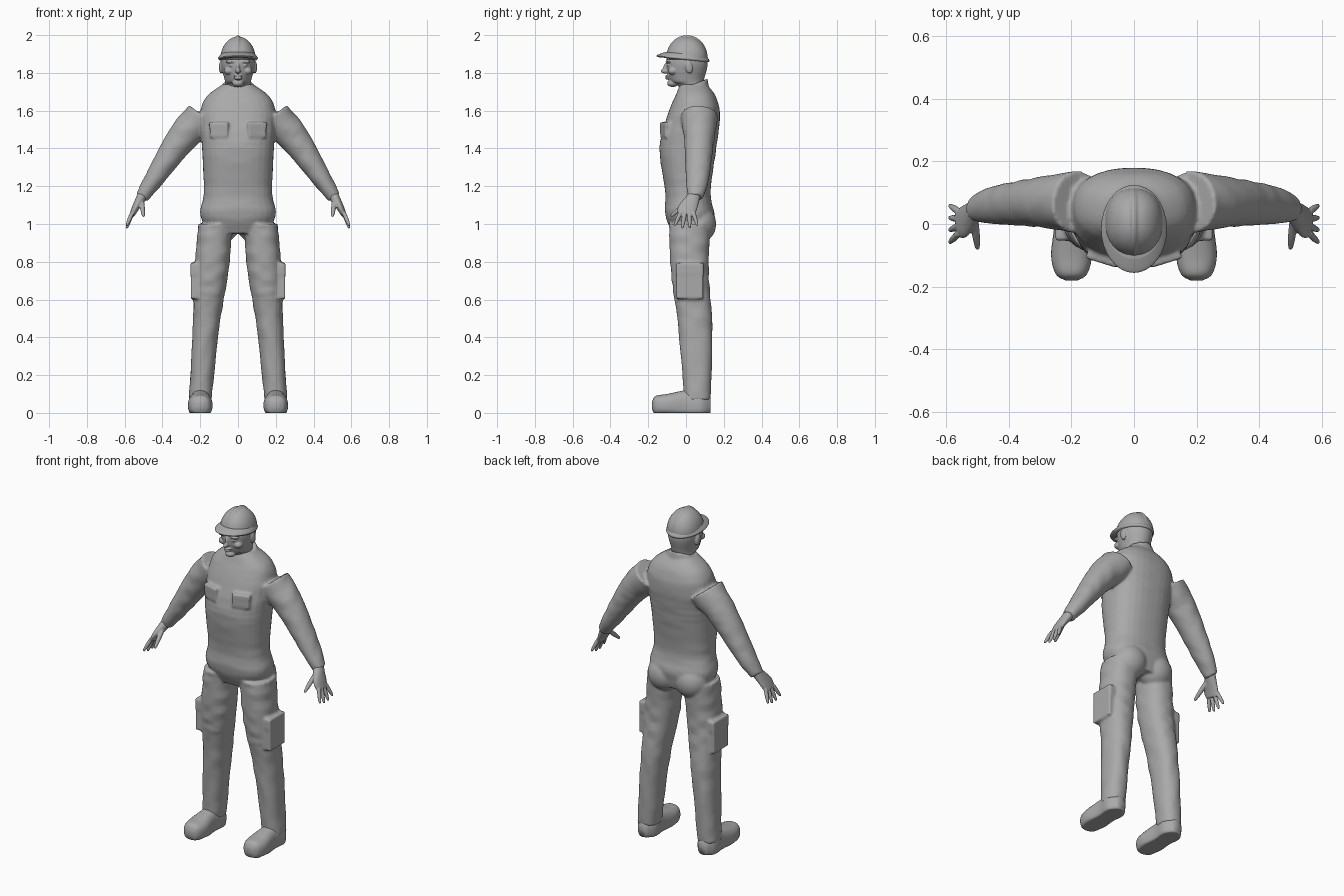
import bpy, bmesh, math
from mathutils import Vector, Matrix

default_cube = bpy.data.objects.get("Cube")
if default_cube:
    bpy.data.objects.remove(default_cube)

UP = Vector((0, 0, 1))
FORWARD = Vector((0, -1, 0))

grey = bpy.data.materials.new("plain_grey")
grey.use_nodes = True
grey.diffuse_color = (.4, .4, .4, 1)
shader = grey.node_tree.nodes["Principled BSDF"]
shader.inputs["Base Color"].default_value = grey.diffuse_color


def spline(rows, steps=6):
    """Resample (x, y, z, width, depth) rows along a smooth curve."""
    rows = [Vector(row) for row in rows]
    padded = [rows[0]] + rows + [rows[-1]]
    result = []
    for before, start, end, after in zip(padded, padded[1:], padded[2:], padded[3:]):
        for step in range(steps):
            t = step / steps
            ease = t * t * (3 - 2 * t)
            leave = (end - before) / 2 * t * (1 - t) ** 2
            arrive = (after - start) / 2 * t * t * (1 - t)
            result.append(start.lerp(end, ease) + leave - arrive)
    return result + [rows[-1]]


def loft(bm, rows, normal=UP, power=2.0, folds=0.0, grounded=False, sides=32):
    """Closed tube of rounded rings that all face along the normal."""
    normal = Vector(normal).normalized()
    reference = UP if abs(normal.y) > .8 else -FORWARD
    across = reference.cross(normal).normalized()
    through = normal.cross(across)
    rings = []
    for x, y, z, width, depth in spline(rows):
        ring = []
        for index in range(sides):
            angle = math.tau * index / sides
            c, s = math.cos(angle), math.sin(angle)
            scale = (abs(c) ** power + abs(s) ** power) ** (-1 / power)
            crease = math.sin(z * 70 + 2 * math.sin(angle * 2)) * math.sin(angle + z * 9)
            scale *= 1 + folds * crease
            point = Vector((x, y, z)) + (across * width * c + through * depth * s) * scale
            if grounded:
                point.z = max(point.z, 0)
            ring.append(bm.verts.new(point))
        rings.append(ring)
    faces = [bm.faces.new(rings[0]), bm.faces.new(reversed(rings[-1]))]
    for lower, upper in zip(rings, rings[1:]):
        for index in range(sides):
            previous = index - 1
            corners = (lower[previous], lower[index], upper[index], upper[previous])
            faces.append(bm.faces.new(corners))
    bmesh.ops.recalc_face_normals(bm, faces=faces)


def placed(location, size, turn=0.0, tilt=0.0):
    rotation = Matrix.Rotation(turn, 4, "Z") @ Matrix.Rotation(tilt, 4, "X")
    return Matrix.Translation(location) @ rotation @ Matrix.Diagonal(size).to_4x4()


def blob(bm, location, size, tilt=0.0):
    matrix = placed(location, size, tilt=tilt)
    bmesh.ops.create_uvsphere(bm, u_segments=24, v_segments=16, radius=1, matrix=matrix)


def pocket(bm, location, size, turn=0.0):
    """Box pouch with a slightly larger flap over its top third."""
    location, size = Vector(location), Vector(size)
    bmesh.ops.create_cube(bm, size=1, matrix=placed(location, size, turn))
    flap = Vector((size.x * 1.05, size.y * 1.05, size.z / 3))
    top = location + UP * size.z / 3
    bmesh.ops.create_cube(bm, size=1, matrix=placed(top, flap, turn))


def finger(bm, base, tip, radius):
    base, tip = Vector(base), Vector(tip)
    rows = []
    for along in (0, .5, .9, 1):
        thickness = radius * (1 - .6 * along ** 6)
        rows.append((*base.lerp(tip, along), thickness, thickness))
    loft(bm, rows, normal=base - tip, sides=12)


def finish(name, bm, mirrored=True, voxel=0.0):
    """Make the object; optionally mirror it and fuse its overlapping pieces."""
    mesh = bpy.data.meshes.new(name)
    bm.to_mesh(mesh)
    bm.free()
    mesh.shade_smooth()
    mesh.materials.append(grey)
    part = bpy.data.objects.new(name, mesh)
    bpy.context.collection.objects.link(part)
    if mirrored:
        mirror = part.modifiers.new("mirror", "MIRROR")
        mirror.use_mirror_merge = False
    if voxel:
        fuse = part.modifiers.new("fuse", "REMESH")
        fuse.mode = "VOXEL"
        fuse.voxel_size = voxel
        fuse.use_smooth_shade = True
        soften = part.modifiers.new("soften", "SMOOTH")
        soften.iterations = 3


# Work clothes: torso, yoke and collar
clothes = bmesh.new()
torso = [(.95, .03, .15, .1), (1.05, .02, .2, .13), (1.17, .01, .18, .12), (1.4, .01, .19, .15),
         (1.57, .04, .2, .14), (1.67, .05, .17, .11), (1.74, .04, .08, .07)]
loft(clothes, [(0, y, z, width, depth) for z, y, width, depth in torso], power=2.4, folds=.01)
blob(clothes, (0, .08, 1.57), (.2, .1, .12))
loft(clothes, [(0, .04, 1.68, .1, .09), (0, .04, 1.74, .08, .08)], normal=(0, -.4, 1))

# Sleeves, trouser legs, seat and knees
loft(clothes, [(.18, .07, 1.57, .1, .1), (.3, .07, 1.45, .08, .08), (.45, .06, 1.23, .05, .06),
               (.51, .05, 1.14, .035, .04)], normal=(.6, 0, -.8), folds=.03)
loft(clothes, [(.12, .02, 1, .09, .11), (.14, .02, .75, .09, .1), (.17, .05, .45, .07, .09),
               (.2, .06, .07, .06, .07)], power=2.3, folds=.035)
blob(clothes, (.09, .07, 1), (.1, .09, .1))
blob(clothes, (.15, -.02, .65), (.07, .05, .07))

# Cargo and chest pockets
pocket(clothes, (.22, .02, .7), (.06, .14, .19))
pocket(clothes, (.1, -.11, 1.5), (.1, .03, .08), turn=.3)
finish("work_clothes", clothes, voxel=.008)

# Boots: heel to toe, flattened on the ground
boots = bmesh.new()
boot_profile = [(.13, .03, .04), (.08, .06, .08), (0, .055, .08), (-.1, .065, .06),
                (-.16, .05, .05), (-.18, .02, .02)]
loft(boots, [(.2, y, .04, width, height) for y, width, height in boot_profile],
     normal=FORWARD, power=2.5, grounded=True)
finish("boots", boots)

# Hands: palm, four fanned fingers and thumb
hands = bmesh.new()
loft(hands, [(.5, .05, 1.16, .03, .03), (.54, .01, 1.09, .02, .05), (.56, 0, 1.05, .015, .045)],
     normal=(.5, -.2, -.8))
for fan in (-1.5, -.5, .5, 1.5):
    knuckle = (.56, .005 + fan * .023, 1.06)
    fingertip = (.59, fan * .04, .975 + fan * fan * .007)
    finger(hands, knuckle, fingertip, radius=.011)
finger(hands, (.51, .01, 1.12), (.5, -.08, 1.04), radius=.013)
finish("hands", hands, voxel=.004)

# Head: neck, skull, then chin, nose and lips
head = bmesh.new()
loft(head, [(0, .05, 1.62, .065, .065), (0, .03, 1.73, .065, .07), (0, .005, 1.76, .07, .09),
            (0, .005, 1.85, .09, .11), (0, .005, 1.92, .08, .09)])
blob(head, (0, -.07, 1.745), (.03, .03, .02))
blob(head, (0, -.11, 1.81), (.013, .025, .014))
blob(head, (0, -.1, 1.83), (.01, .02, .03), tilt=-.35)
for lip in (1.77, 1.783):
    blob(head, (0, -.1, lip), (.023, .01, .006))

# Brow, eye, cheek and ear
blob(head, (.036, -.09, 1.86), (.03, .018, .01))
blob(head, (.035, -.09, 1.84), (.014, .011, .008))
blob(head, (.05, -.07, 1.81), (.025, .025, .02))
blob(head, (.09, .015, 1.83), (.011, .02, .034), tilt=.2)
finish("head", head, voxel=.004)

# Safety helmet: quarter-arc dome with a crown ridge
helmet = bmesh.new()
for half_width, lift in ((.094, 0), (.03, .008)):
    arc = []
    for step in range(8):
        angle = step * math.pi / 15
        spread = math.cos(angle)
        height = 1.872 + lift + .12 * math.sin(angle)
        arc.append((0, .005, height, half_width * spread, .11 * spread))
    loft(helmet, arc, power=2.2)
finish("helmet_dome", helmet, mirrored=False, voxel=.004)

# Helmet brim, raised toward the peak
brim = bmesh.new()
loft(brim, [(0, -.015, 1.87, .1, .135), (0, -.015, 1.88, .105, .14), (0, 0, 1.9, .09, .11)],
     normal=(0, .1, 1))
finish("helmet_brim", brim, mirrored=False)
